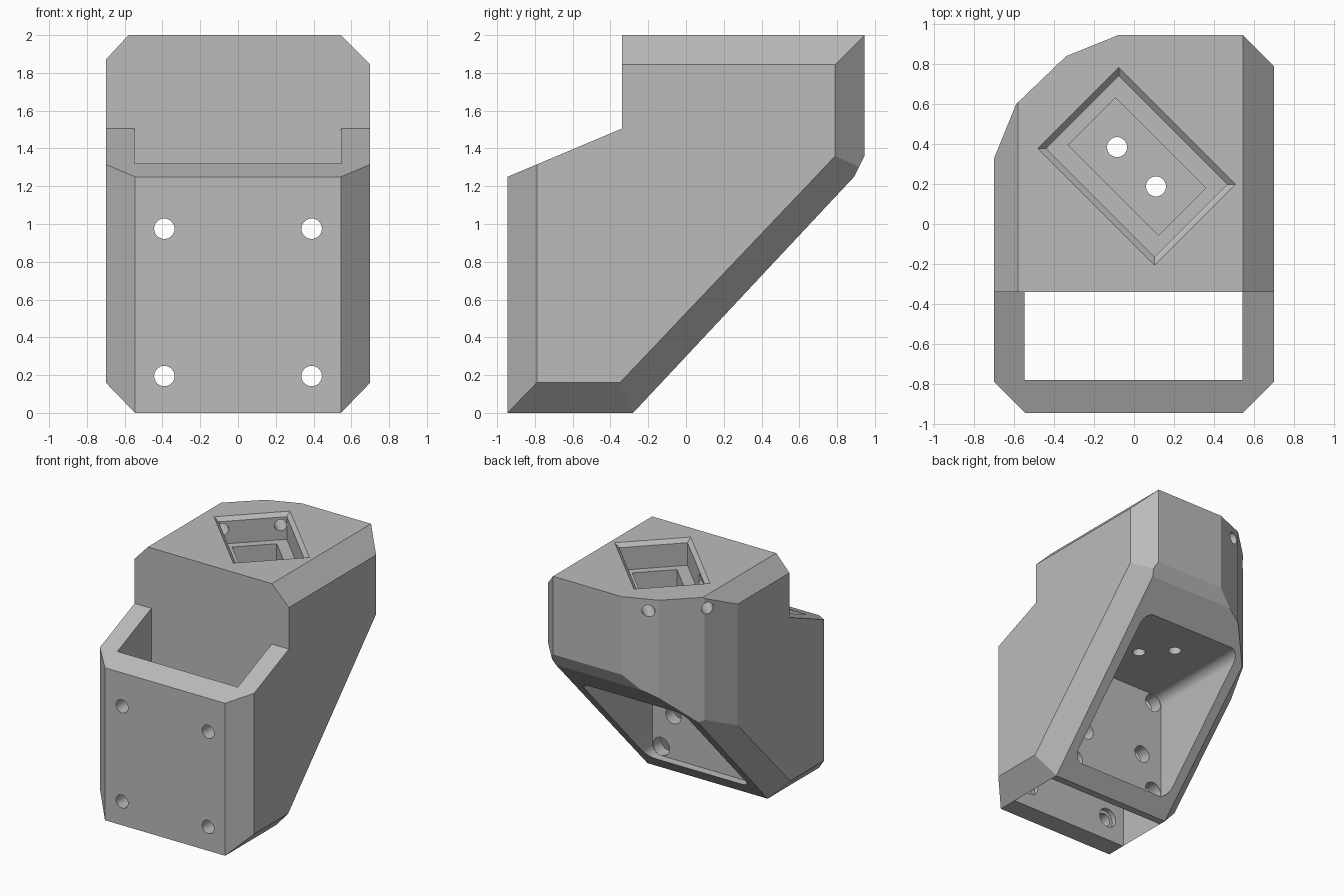
import bpy, bmesh, math
from mathutils import Vector, Matrix

old = bpy.data.objects.get("Cube")
if old:
    bpy.data.objects.remove(old, do_unlink=True)

grey = bpy.data.materials.new("light_grey")
grey.use_nodes = True
grey.diffuse_color = (0.5, 0.5, 0.5, 1)
grey.node_tree.nodes["Principled BSDF"].inputs["Base Color"].default_value = (0.5, 0.5, 0.5, 1)


def to_object(bm, name):
    bmesh.ops.recalc_face_normals(bm, faces=bm.faces)
    mesh = bpy.data.meshes.new(name)
    bm.to_mesh(mesh)
    bm.free()
    mesh.materials.append(grey)
    obj = bpy.data.objects.new(name, mesh)
    bpy.context.collection.objects.link(obj)
    return obj


def loft(rings, name):
    """Closed solid through matching rings of points."""
    bm = bmesh.new()
    loops = [[bm.verts.new(p) for p in ring] for ring in rings]
    n = len(loops[0])
    for a, b in zip(loops, loops[1:]):
        for i in range(n):
            j = (i + 1) % n
            bm.faces.new((a[i], a[j], b[j], b[i]))
    bm.faces.new(loops[0])
    bm.faces.new(loops[-1])
    return to_object(bm, name)


def rod(start, end, radius, name):
    """Round cutter between two points."""
    a, b = Vector(start), Vector(end)
    turn = (b - a).to_track_quat('Z', 'Y').to_matrix()
    circle = [Vector((math.cos(t), math.sin(t), 0)) * radius
              for t in (math.tau * i / 32 for i in range(32))]
    return loft([[p + turn @ c for c in circle] for p in (a, b)], name)


def block(x0, x1, y0, y1, z0, z1, name):
    return loft([[(x0, y0, z), (x1, y0, z), (x1, y1, z), (x0, y1, z)] for z in (z0, z1)], name)


# Outer body: a block trimmed by chamfer planes
bm = bmesh.new()
bmesh.ops.create_cube(bm, size=1, matrix=Matrix.Translation((0, 0, 1)) @ Matrix.Diagonal((1.4, 1.89, 2, 1)))
middle = Vector((0, 0, 1))


def trim(p, q, r):
    p, q, r = Vector(p), Vector(q), Vector(r)
    normal = (q - p).cross(r - p).normalized()
    if normal.dot(middle - p) > 0:
        normal.negate()
    bmesh.ops.bisect_plane(bm, geom=bm.verts[:] + bm.edges[:] + bm.faces[:], dist=1e-5,
                           plane_co=p, plane_no=normal, clear_outer=True)
    bmesh.ops.holes_fill(bm, edges=bm.edges[:], sides=0)


def trim_upright(a, b):
    trim((*a, 0), (*b, 0), (*a, 1))


# Slanted underside and its short upper bevel
trim((0, -.28, 0), (0, .89, 1.25), (1, -.28, 0))
trim((0, .89, 1.25), (0, .945, 1.36), (1, .89, 1.25))
# Upright corners, with a faceted one at the back
trim_upright((.545, -.945), (.7, -.79))
trim_upright((-.545, -.945), (-.7, -.79))
trim_upright((.545, .945), (.7, .79))
facets = [(-.7, .33), (-.59, .6), (-.34, .84), (-.08, .945)]
for a, b in zip(facets, facets[1:]):
    trim_upright(a, b)
# Top edges
trim((.545, 0, 2), (.7, 0, 1.845), (.545, 1, 2))
trim((-.58, 0, 2), (-.7, 0, 1.87), (-.58, 1, 2))
# Bottom and slant edges on both sides
for s in (-1, 1):
    trim((s * .545, 0, 0), (s * .7, 0, .16), (s * .545, 1, 0))
    trim((s * .7, -.35, .16), (s * .7, .79, 1.36), (s * .545, -.28, 0))
body = to_object(bm, "mount_body")

cutters = []

# Step above the front, with its sloping ledge
step = [(-.34, 1.505), (-1.2, 1.1425), (-1.2, 2.3), (-.34, 2.3)]
cutters.append(loft([[(x, y, z) for y, z in step] for x in (-1, 1)], "step_cutter"))

# Slot running down behind the front plate
cutters.append(block(-.548, .544, -.78, -.34, -.3, 2.3, "slot_cutter"))

# Rear cavity with rounded corners
section = []
for k, (cx, cz) in enumerate([(.39, .97), (-.39, .97), (-.39, .2), (.39, .2)]):
    for i in range(9):
        t = math.pi / 2 * (k + i / 8)
        section.append((cx + .08 * math.cos(t), cz + .08 * math.sin(t)))
cutters.append(loft([[(x, y, z) for x, z in section] for y in (-.237, 1.2)], "cavity_cutter"))

# Fixing holes through the front plate and the inner wall
for x in (-.39, .39):
    for z in (.195, .975):
        cutters.append(rod((x, -1.1, z), (x, -.6, z), .054, "plate_hole_cutter"))
        cutters.append(rod((x, -.82, z), (x, -.6, z), .08, "counterbore_cutter"))
        cutters.append(rod((x, -.4, z), (x, -.15, z), .074, "wall_hole_cutter"))
for x in (-.28, .28):
    cutters.append(rod((x, -.4, .48), (x, -.15, .48), .07, "cable_hole_cutter"))

# Turned top pocket: bevelled rim, straight walls, then a deeper well
diagonal = Vector((1, -1, 0)).normalized()
across = Vector((1, 1, 0)).normalized()


def turned_box(cx, cy, half_long, half_short, z):
    return [Vector((cx, cy, z)) + diagonal * a * half_long + across * b * half_short
            for a, b in ((-1, -1), (1, -1), (1, 1), (-1, 1))]


cutters.append(loft([turned_box(.013, .288, .383, .257, 1.785),
                     turned_box(.013, .288, .383, .257, 1.97),
                     turned_box(.013, .288, .413, .287, 2.0),
                     turned_box(.013, .288, .433, .307, 2.02)], "pocket_cutter"))
cutters.append(loft([turned_box(.015, .288, .32, .168, z) for z in (1.2, 1.85)], "well_cutter"))

# Two holes down into the cavity and two out through the faceted corner
for x, y in ((-.085, .385), (.11, .188)):
    cutters.append(rod((x, y, .95), (x, y, 1.3), .05, "drop_hole_cutter"))
for total in (.6, -.02):
    inner = Vector((total / 2, total / 2, 1.905)) - diagonal * .3
    cutters.append(rod(inner, inner - diagonal * .9, .047, "side_hole_cutter"))

# Cut everything out of the body
bpy.context.view_layer.objects.active = body
for cutter in cutters:
    cutter.hide_render = True
    mod = body.modifiers.new("cut", 'BOOLEAN')
    mod.operation = 'DIFFERENCE'
    mod.solver = 'EXACT'
    mod.object = cutter
    bpy.ops.object.modifier_apply(modifier=mod.name)
    bpy.data.objects.remove(cutter, do_unlink=True)

bpy.ops.object.select_all(action='DESELECT')
body.select_set(True)
bpy.ops.object.shade_smooth_by_angle(angle=math.radians(15))
